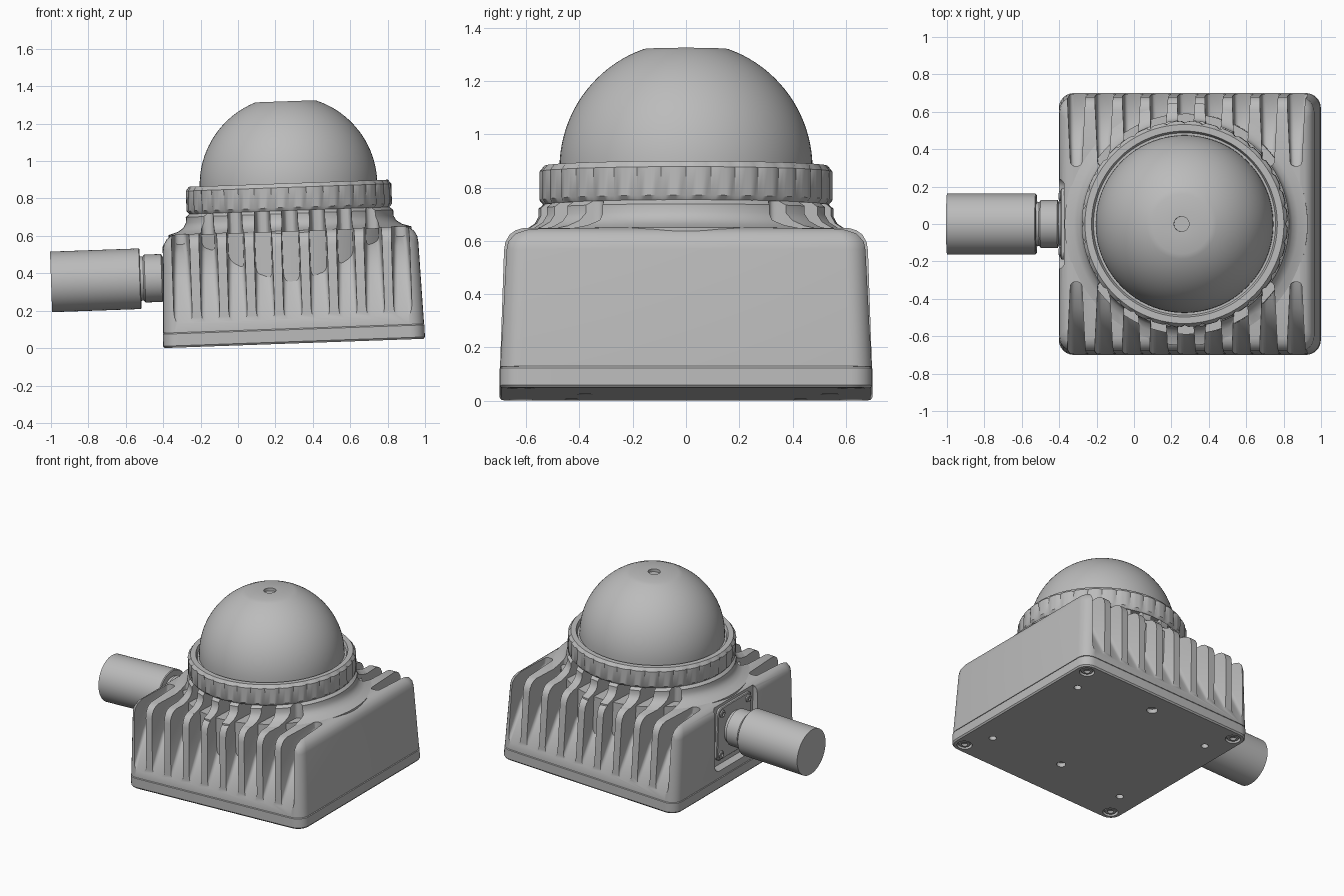
import bpy, bmesh, math
from mathutils import Matrix, Vector

if "Cube" in bpy.data.objects:
    bpy.data.objects.remove(bpy.data.objects["Cube"])

# One plain grey for the whole housing
grey = bpy.data.materials.new("plain_grey")
grey.use_nodes = True
grey.diffuse_color = (0.5, 0.5, 0.5, 1)
grey.node_tree.nodes["Principled BSDF"].inputs["Base Color"].default_value = (0.5, 0.5, 0.5, 1)

# The whole unit leans slightly about y
TILT = Matrix.Translation((0.3, 0, 0.025)) @ Matrix.Rotation(math.radians(-2.04), 4, 'Y')
# Turns a z-axis part towards -x at the connector height
SIDE = Matrix.Translation((0, 0, 0.375)) @ Matrix.Rotation(math.radians(-90), 4, 'Y')


def make(name, bm, local=Matrix()):
    bmesh.ops.transform(bm, matrix=local, verts=bm.verts)
    bmesh.ops.recalc_face_normals(bm, faces=bm.faces)
    mesh = bpy.data.meshes.new(name)
    bm.to_mesh(mesh)
    bm.free()
    mesh.materials.append(grey)
    obj = bpy.data.objects.new(name, mesh)
    bpy.context.collection.objects.link(obj)
    obj.matrix_world = TILT
    return obj


def lathe_bm(points, segments=96):
    bm = bmesh.new()
    vs = [bm.verts.new((r, 0, z)) for r, z in points]
    edges = [bm.edges.new(p) for p in zip(vs, vs[1:])]
    if points[0][0] > 0:
        edges.append(bm.edges.new((vs[-1], vs[0])))
    bmesh.ops.spin(bm, geom=vs + edges, cent=(0, 0, 0), axis=(0, 0, 1),
                   angle=math.tau, steps=segments, use_merge=False)
    bmesh.ops.remove_doubles(bm, verts=bm.verts, dist=0.0001)
    return bm


def loft_bm(sections, steps=7):
    """Stack of rounded squares: (half size, corner radius, height)."""
    bm = bmesh.new()
    loops = []
    for half, rad, z in sections:
        loop = []
        for q in range(4):
            for k in range(steps):
                a = math.pi / 2 * (q + k / (steps - 1))
                m = math.pi / 2 * q + math.pi / 4
                c = (half - rad) * math.sqrt(2)
                loop.append(bm.verts.new((c * math.cos(m) + rad * math.cos(a),
                                          c * math.sin(m) + rad * math.sin(a), z)))
        loops.append(loop)
    for lo, hi in zip(loops, loops[1:]):
        for i in range(len(lo)):
            j = (i + 1) % len(lo)
            bm.faces.new((lo[i], lo[j], hi[j], hi[i]))
    bm.faces.new(loops[0][::-1])
    bm.faces.new(loops[-1])
    return bm


def cut(obj, cutters):
    for c in cutters:
        c.hide_render = True
        mod = obj.modifiers.new("cut", 'BOOLEAN')
        mod.operation = 'DIFFERENCE'
        mod.solver = 'EXACT'
        mod.object = c
    bpy.context.view_layer.update()
    graph = bpy.context.evaluated_depsgraph_get()
    mesh = bpy.data.meshes.new_from_object(obj.evaluated_get(graph))
    obj.modifiers.clear()
    obj.data = mesh


def slot_cutter():
    """Cooling slots: ramped floor, narrowing towards the middle."""
    bm = bmesh.new()
    profile = [(0.75, 0.03), (0.57, 0.37), (0.45, 0.5), (0.31, 0.55), (0.31, 0.8), (0.75, 0.8)]
    rounded = []
    for side in (-1, 1):
        for i in range(-4, 5):
            walls = []
            for s in (-1, 1):
                walls.append([bm.verts.new((0.147 * i + s * (0.03 + 0.05 * (y - 0.31)),
                                            side * y, z)) for y, z in profile])
                bm.faces.new(walls[-1])
            n = len(profile)
            for k in range(n):
                j = (k + 1) % n
                bm.faces.new((walls[0][k], walls[0][j], walls[1][j], walls[1][k]))
            for w in walls:
                rounded += [bm.edges.get((w[k], w[k + 1])) for k in range(4)]
    bmesh.ops.recalc_face_normals(bm, faces=bm.faces)
    bmesh.ops.bevel(bm, geom=rounded, offset=0.022, segments=3, profile=0.5, affect='EDGES')
    return make("slot_cutter", bm)


# Finned body with a sloping collar on its roof
body = make("body", loft_bm([(0.698, 0.08, 0.08), (0.683, 0.085, 0.52), (0.678, 0.085, 0.552),
                             (0.662, 0.085, 0.58), (0.64, 0.085, 0.596), (0.61, 0.08, 0.605)]))
collar = make("collar", lathe_bm([(0, 0.56), (0.65, 0.56), (0.65, 0.603), (0.6, 0.618),
                                  (0.57, 0.638), (0.555, 0.665), (0.555, 0.695),
                                  (0.535, 0.712), (0, 0.712)]))
slots = slot_cutter()
pocket = make("pocket_cutter", loft_bm([(0.23, 0.05, 0.655), (0.235, 0.05, 0.665),
                                        (0.26, 0.06, 0.74)]), SIDE)
cut(body, [slots, pocket])
cut(collar, [slots])
core = make("core", lathe_bm([(0, 0.1), (0.59, 0.1), (0.59, 0.6), (0, 0.6)]))

# Base plate with screw recesses and mounting holes
base = make("base_plate", loft_bm([(0.692, 0.075, 0), (0.7, 0.08, 0.01),
                                   (0.7, 0.08, 0.074), (0.694, 0.08, 0.08)]))
corners = [(sx, sy) for sx in (-1, 1) for sy in (-1, 1)]
holes = [(0.62 * x, 0.62 * y, 0.05) for x, y in corners]
holes += [(0.54 * x, 0.43 * y, 0.024) for x, y in corners]
holes += [(0, 0.54, 0.036), (0, -0.38, 0.03)]
drills = []
for x, y, r in holes:
    drills.append(make("drill", lathe_bm([(0, -0.03), (r, -0.03), (r, 0.03), (0, 0.03)], 24),
                       Matrix.Translation((x, y, 0))))
cut(base, drills)
for x, y in corners:
    make("base_screw", lathe_bm([(0, 0.02), (0.02, 0.02), (0.02, 0.005), (0.036, 0.005),
                                 (0.042, 0.012), (0.042, 0.04), (0, 0.04)], 24),
         Matrix.Translation((0.62 * x, 0.62 * y, 0)))

# Grip ring with evenly spaced notches
bm = lathe_bm([(0.46, 0.71), (0.535, 0.71), (0.55, 0.728), (0.55, 0.835), (0.532, 0.857),
               (0.497, 0.857), (0.487, 0.835), (0.46, 0.835)], 180)
for v in bm.verts:
    step = round(math.atan2(v.co.y, v.co.x) / math.tau * 180)
    if v.co.xy.length > 0.545 and step % 5 == 0:
        v.co.x *= 0.982
        v.co.y *= 0.982
make("grip_ring", bm)

# Dome with a flat crown and a small centre hole
R, mid = 0.475, 0.848
start = math.acos(0.16 / R)
arc = [(R * math.cos(start * (1 - k / 20)), mid + R * math.sin(start * (1 - k / 20)))
       for k in range(21)]
make("dome", lathe_bm([(0, 1.275), (0.04, 1.275), (0.04, 1.295)] + arc + [(R, 0.78), (0, 0.78)]))

# Side connector: flange, screws, neck and plug
make("connector_flange", loft_bm([(0.19, 0.04, 0.64), (0.19, 0.04, 0.668), (0.185, 0.04, 0.673)]),
     SIDE)
for x, y in corners:
    make("flange_screw", lathe_bm([(0, 0.65), (0.026, 0.65), (0.026, 0.682), (0.014, 0.685),
                                   (0.014, 0.676), (0, 0.676)], 20),
         SIDE @ Matrix.Translation((0.148 * x, 0.148 * y, 0)))
make("connector", lathe_bm([(0, 0.64), (0.115, 0.64), (0.115, 0.688), (0.128, 0.695),
                            (0.128, 0.785), (0.118, 0.793), (0.118, 0.808), (0.157, 0.808),
                            (0.162, 0.813), (0.162, 1.287), (0, 1.287)], 64), SIDE)

# Remove the cutters and smooth everything that is round
for c in drills + [slots, pocket]:
    bpy.data.objects.remove(c)
bpy.ops.object.select_all(action='DESELECT')
for obj in bpy.context.collection.objects:
    if obj.type == 'MESH' and obj.data.materials and obj.data.materials[0] == grey:
        obj.select_set(True)
        bpy.context.view_layer.objects.active = obj
bpy.ops.object.shade_smooth_by_angle(angle=math.radians(32))
